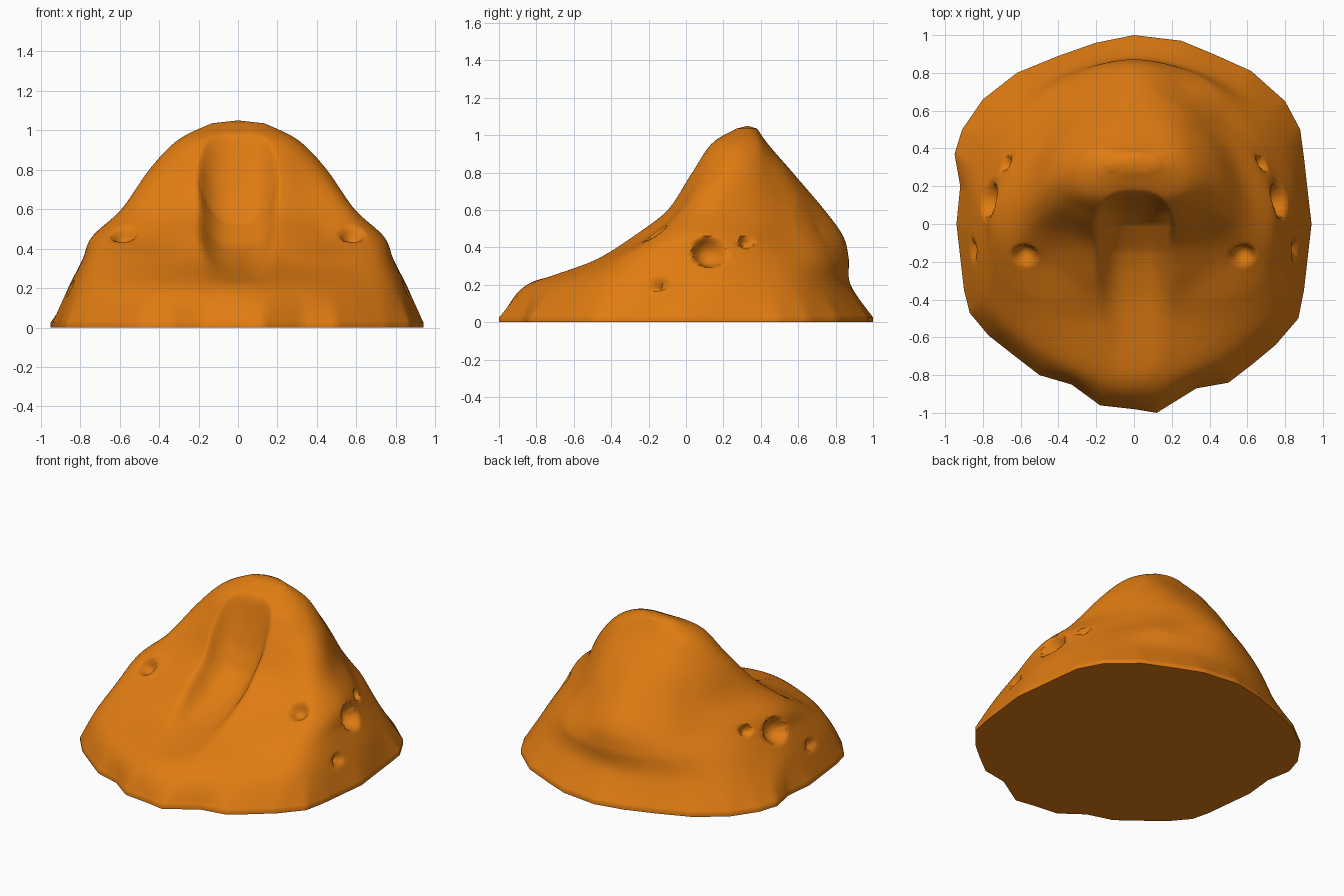
import bpy
import bmesh
from mathutils import Vector

cube = bpy.data.objects.get("Cube")
if cube:
    bpy.data.objects.remove(cube, do_unlink=True)

AROUND, STEPS = 6, 11   # subdivisions per outline span / per height span


def spline(a, b, c, d, t):
    """Catmull-Rom point between b and c."""
    return 0.5 * (2 * b + (c - a) * t + (2 * a - 5 * b + 4 * c - d) * t * t
                  + (3 * b - a - 3 * c + d) * t ** 3)


def refine_loop(points, parts):
    n = len(points)
    return [spline(points[i - 1], points[i], points[(i + 1) % n], points[(i + 2) % n], k / parts)
            for i in range(n) for k in range(parts)]


def straight_loop(points, parts):
    """Subdivided outline that keeps its straight edges."""
    return [points[i].lerp(points[(i + 1) % len(points)], k / parts)
            for i in range(len(points)) for k in range(parts)]


def contour(z, half):
    """Mirrored closed outline at height z, from its front-to-back half."""
    right = [Vector((x, y, z)) for x, y in half]
    left = [Vector((-p.x, p.y, z)) for p in reversed(right[1:-1])]
    return refine_loop(right + left, 2 * AROUND)


def groove_floor(points, y):
    """Smooth height of the groove's centre line at y."""
    y = max(y, points[0][0])
    end = len(points) - 1
    for i in range(end):
        y0, y1 = points[i][0], points[i + 1][0]
        if y <= y1:
            heights = [points[min(max(i + o, 0), end)][1] for o in (-1, 0, 1, 2)]
            return spline(*heights, (y - y0) / (y1 - y0))
    return points[-1][1] + 3 * (y - points[-1][0])


# Irregular foot outline, starting at the front centre and going round by the left side
foot = [(0, -.98), (.12, -1), (.33, -.87), (.5, -.84), (.63, -.74), (.75, -.64), (.87, -.5),
        (.9, -.35), (.94, 0), (.92, .17), (.9, .35), (.88, .5), (.8, .65), (.62, .81),
        (.42, .9), (.25, .97), (0, 1), (-.2, .96), (-.4, .89), (-.62, .8), (-.8, .66),
        (-.91, .5), (-.95, .37), (-.92, .2), (-.94, 0), (-.9, -.35), (-.87, -.47),
        (-.77, -.59), (-.63, -.7), (-.5, -.8), (-.33, -.85), (-.18, -.96)]

# Height contours: full shoulders at the front corners, slimmer back corners
fine = [
    straight_loop([Vector((x, y, .025)) for x, y in foot], AROUND),
    contour(.2, [(0, -.85), (.3, -.77), (.6, -.6), (.8, -.4), (.86, 0), (.83, .3),
                 (.69, .6), (.38, .8), (0, .88)]),
    contour(.34, [(0, -.47), (.2, -.47), (.47, -.42), (.72, -.3), (.79, -.02), (.74, .3),
                  (.59, .57), (.36, .77), (0, .87)]),
    contour(.46, [(0, -.28), (.22, -.28), (.44, -.2), (.67, -.15), (.74, .06), (.65, .33),
                  (.49, .54), (.31, .73), (0, .84)]),
    contour(.6, [(0, -.1), (.2, -.1), (.38, -.05), (.55, 0), (.59, .14), (.52, .35),
                 (.4, .52), (.25, .66), (0, .74)]),
    contour(.8, [(0, .03), (.19, .03), (.31, .07), (.41, .13), (.45, .22), (.42, .34),
                 (.34, .44), (.2, .54), (0, .57)]),
    contour(.95, [(0, .13), (.13, .13), (.22, .15), (.28, .2), (.305, .27), (.29, .34),
                  (.24, .4), (.13, .43), (0, .44)]),
    contour(1.035, [(0, .27), (.05, .27), (.09, .28), (.12, .29), (.135, .315), (.12, .345),
                    (.09, .36), (.05, .375), (0, .38)]),
]

# Loft the contours into fine rings
count = len(fine[0])
last = len(fine) - 1
rings = [[Vector((p.x, p.y, 0)) for p in fine[0]]]
for i in range(last):
    four = [fine[min(max(i + o, 0), last)] for o in (-1, 0, 1, 2)]
    for k in range(STEPS):
        rings.append([spline(*(loop[j] for loop in four), k / STEPS) for j in range(count)])
rings.append(fine[last])

bm = bmesh.new()
grid = [[bm.verts.new(p) for p in ring] for ring in rings]
for low, high in zip(grid, grid[1:]):
    for j in range(count):
        n = (j + 1) % count
        bm.faces.new((low[j], low[n], high[n], high[j]))
summit = bm.verts.new((0, .33, 1.05))
for j in range(count):
    bm.faces.new((grid[-1][j], grid[-1][(j + 1) % count], summit))
bm.faces.new(list(reversed(grid[0])))

# Scooped groove down the front, widening and fading towards the foot
floor = [(-.75, .25), (-.55, .28), (-.35, .33), (-.15, .41), (0, .53), (.07, .66),
         (.13, .84), (.19, 1.05)]
for v in bm.verts:
    x, y, z = v.co
    if abs(x) < .35 and y < .3 and z > .15:
        width = .22 - .15 * y
        g = groove_floor(floor, y) + .28 * (abs(x) / width) ** 3
        blend = max(.04 - abs(z - g), 0) / .04
        v.co.z = min(z, g) - blend * blend * .01


def dent(centre, radius, depth, power):
    """Push the surface inwards around a point."""
    bm.normal_update()
    c = Vector(centre)
    near = min(bm.verts, key=lambda v: (v.co - c).length)
    c, inward = near.co.copy(), -near.normal
    for v in bm.verts:
        d = (v.co - c).length / radius
        if d < 1 and v.co.z > .03:
            v.co += inward * depth * (1 - d ** power)


# Round pits on both sides, and a soft hollow on the back
for side in (-1, 1):
    dent((side * .58, -.14, .45), .065, .06, 2)
    dent((side * .76, .12, .38), .09, .08, 3)
    dent((side * .67, .31, .42), .04, .05, 2)
    dent((side * .84, -.12, .18), .04, .05, 2)
dent((.27, .74, .5), .2, .02, 1)

bmesh.ops.recalc_face_normals(bm, faces=bm.faces)
mesh = bpy.data.meshes.new("rock_mound")
bm.to_mesh(mesh)
bm.free()
mound = bpy.data.objects.new("rock_mound", mesh)
bpy.context.collection.objects.link(mound)

# Single orange colour
orange = bpy.data.materials.new("orange")
orange.use_nodes = True
colour = (.74, .2, .006, 1)
orange.diffuse_color = colour
shader = next(n for n in orange.node_tree.nodes if n.type == "BSDF_PRINCIPLED")
shader.inputs["Base Color"].default_value = colour
shader.inputs["Roughness"].default_value = .8
mesh.materials.append(orange)

bpy.ops.object.select_all(action="DESELECT")
mound.select_set(True)
bpy.context.view_layer.objects.active = mound
bpy.ops.object.shade_smooth_by_angle(angle=.9)
